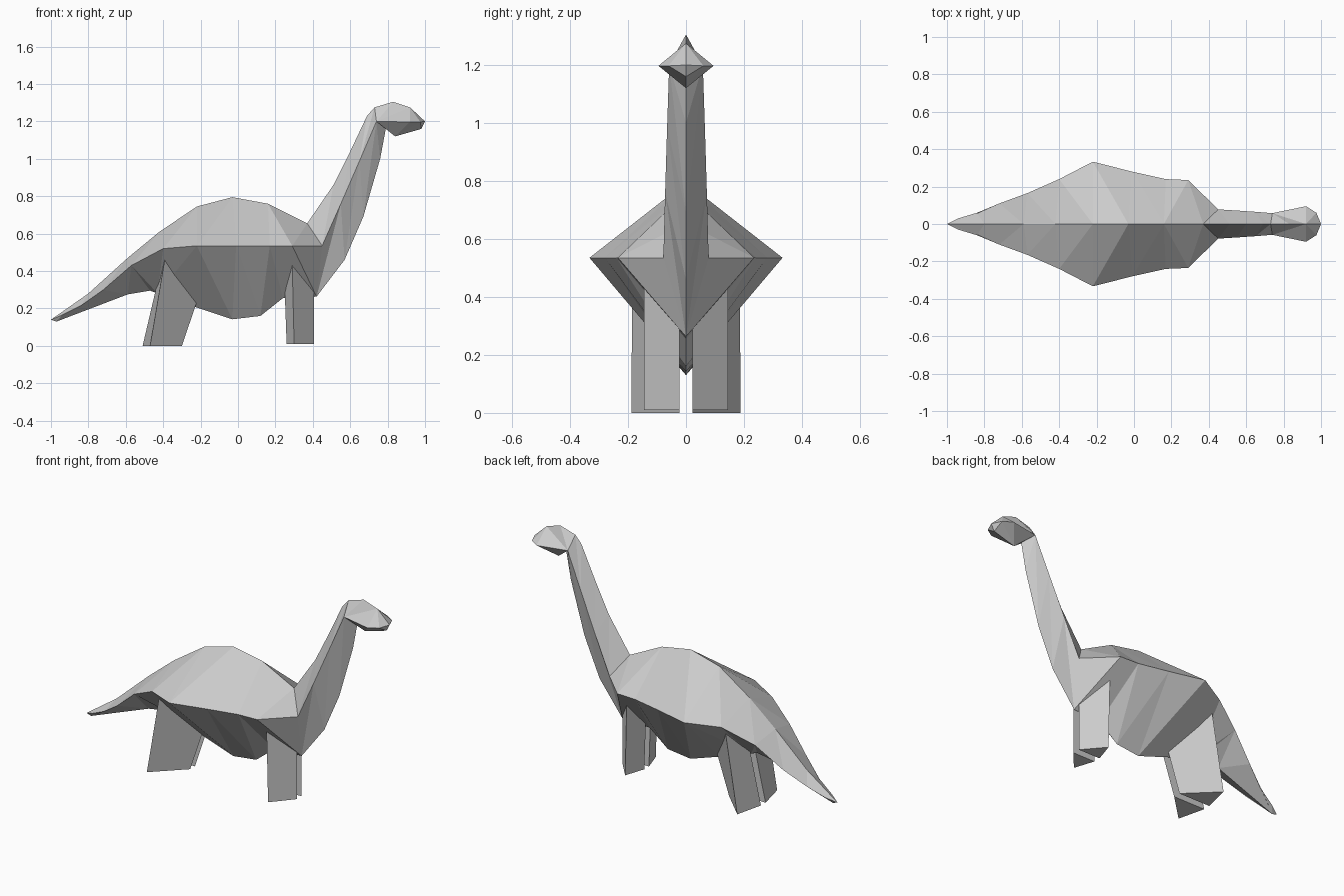
import bpy, bmesh

if "Cube" in bpy.data.objects:
    bpy.data.objects.remove(bpy.data.objects["Cube"])


def finish(name, bm):
    """Mirror the half mesh across y = 0 and make it an object."""
    bmesh.ops.remove_doubles(bm, verts=bm.verts[:], dist=0.0005)
    bmesh.ops.mirror(bm, geom=bm.verts[:] + bm.edges[:] + bm.faces[:],
                     axis='Y', merge_dist=0.001)
    bmesh.ops.recalc_face_normals(bm, faces=bm.faces[:])
    me = bpy.data.meshes.new(name)
    bm.to_mesh(me)
    bm.free()
    bpy.context.collection.objects.link(bpy.data.objects.new(name, me))


def strip(bm, a, b):
    """Fill between two polylines with triangles, stepping along x."""
    i = j = 0
    while i < len(a) - 1 or j < len(b) - 1:
        step_a = j == len(b) - 1 or (i < len(a) - 1 and a[i + 1].co.x <= b[j + 1].co.x)
        nxt = a[i + 1] if step_a else b[j + 1]
        bm.faces.new((a[i], b[j], nxt))
        i, j = (i + 1, j) if step_a else (i, j + 1)


# Body, tail, neck and head: ridge, flank and keel lines from tail to snout
ridge = [(-1, .14), (-.8, .28), (-.59, .47), (-.42, .61), (-.22, .745),
         (-.03, .795), (.16, .76), (.37, .655), (.51, .86), (.6, 1.04),
         (.69, 1.23), (.73, 1.275), (.83, 1.305), (.92, 1.275), (1, 1.2)]
flank = [(-1, 0, .14), (-.94, .03, .165), (-.84, .06, .215), (-.72, .11, .30),
         (-.57, .165, .43), (-.40, .24, .52), (-.22, .333, .535),
         (-.01, .28, .535), (.17, .24, .535), (.29, .235, .535),
         (.45, .078, .535), (.55, .072, .76), (.65, .065, .99),
         (.74, .058, 1.2), (.92, .095, 1.197), (.975, .06, 1.197), (1, 0, 1.2)]
keel = [(-1, .14), (-.97, .13), (-.59, .275), (-.47, .295), (-.43, .28),
        (-.22, .205), (-.03, .142), (.12, .16), (.24, .255), (.42, .263),
        (.57, .46), (.67, .69), (.76, 1.0), (.79, 1.16), (.84, 1.12),
        (.98, 1.16), (1, 1.2)]
bm = bmesh.new()
top = [bm.verts.new((x, 0, z)) for x, z in ridge]
side = [bm.verts.new(p) for p in flank]
low = [bm.verts.new((x, 0, z)) for x, z in keel]
strip(bm, top, side)
strip(bm, side, low)
finish("body", bm)


def legs(name, foot, hip):
    """Three-sided leg from foot triangle up to hip triangle."""
    bm = bmesh.new()
    f = [bm.verts.new(p) for p in foot]
    h = [bm.verts.new(p) for p in hip]
    bm.faces.new(f)
    bm.faces.new(h)
    for i in range(3):
        k = (i + 1) % 3
        bm.faces.new((f[i], f[k], h[k], h[i]))
    finish(name, bm)


# Legs
legs("front_legs",
     [(.405, .022, .01), (.30, .145, .01), (.26, .022, .01)],
     [(.405, .022, .43), (.29, .145, .43), (.245, .022, .43)])
legs("rear_legs",
     [(-.30, .022, 0), (-.47, .188, 0), (-.51, .022, 0)],
     [(-.14, .022, .47), (-.39, .186, .47), (-.40, .022, .47)])
